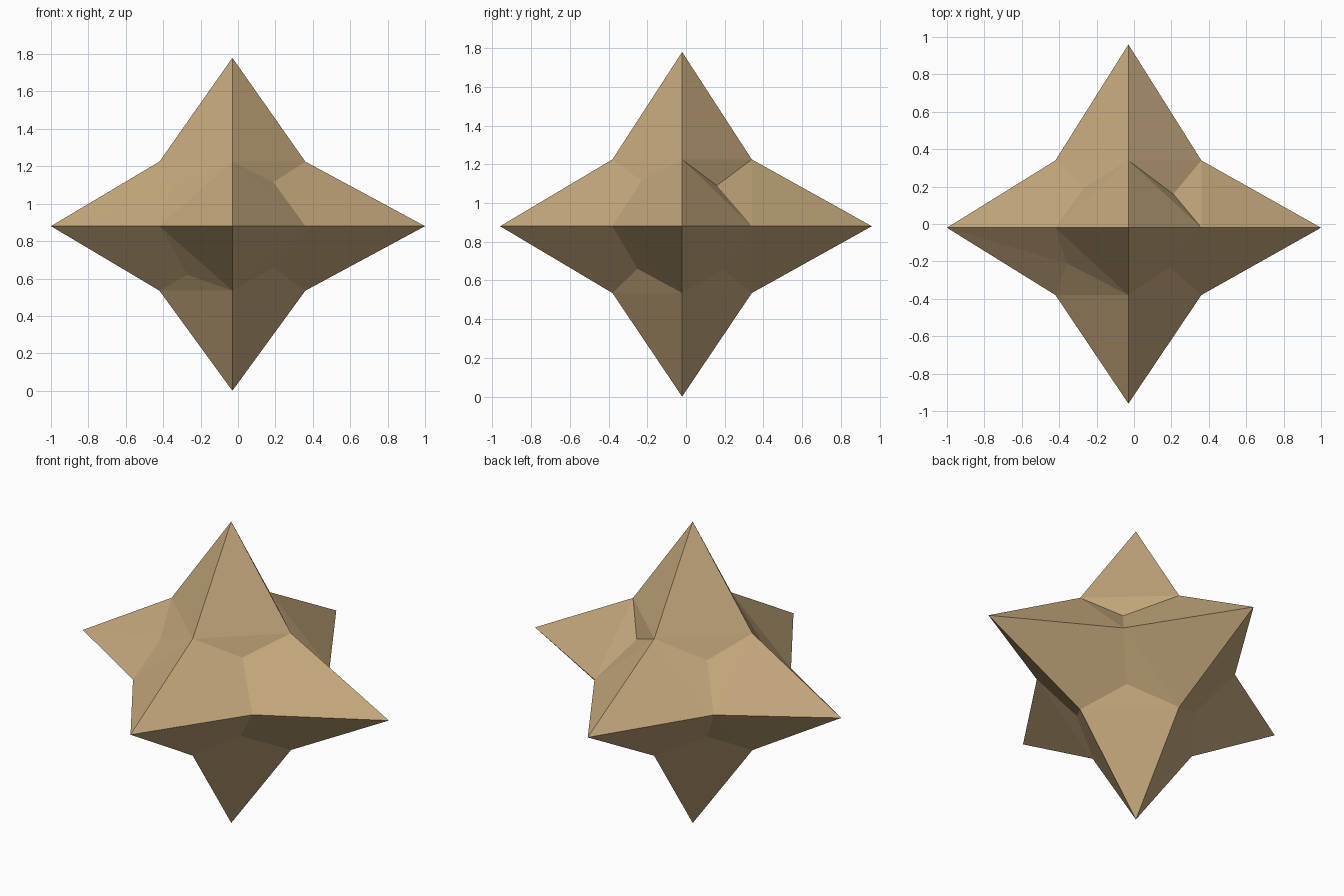
import bpy, bmesh
from mathutils import Vector

if "Cube" in bpy.data.objects:
    bpy.data.objects.remove(bpy.data.objects["Cube"])

CENTRE = Vector((-0.03, -0.02, 0.88))
VALLEY = (0.39, 0.36, 0.345)              # offsets of the valley points between spikes
TIPS = {-1: (0.97, 0.94, 0.88), 1: (1.03, 0.98, 0.90)}
DENT = (0.24, 0.21, 0.225)                # usual middle point of each octant
ODD_DENTS = {(1, 1, 1): (0.24, 0.18, 0.21),
             (1, -1, 1): (0.22, 0.21, 0.235),
             (-1, -1, -1): (0.24, 0.21, 0.26),
             (1, -1, -1): (0.22, 0.23, 0.22),
             (-1, -1, 1): (0.33, 0.19, 0.19)}

mat = bpy.data.materials.new("tan")
mat.diffuse_color = (0.55, 0.39, 0.20, 1)
mat.use_nodes = True
mat.node_tree.nodes["Principled BSDF"].inputs["Base Color"].default_value = mat.diffuse_color

bm = bmesh.new()
cache = {}


def vert(offset):
    key = tuple(round(c, 4) for c in offset)
    if key not in cache:
        cache[key] = bm.verts.new(CENTRE + Vector(offset))
    return cache[key]


# six-pointed star: each octant has three spike sides around a middle dent
for sx in (-1, 1):
    for sy in (-1, 1):
        for sz in (-1, 1):
            s = (sx, sy, sz)
            dent = vert([a * b for a, b in zip(s, ODD_DENTS.get(s, DENT))])
            for axis in range(3):
                j, k = (axis + 1) % 3, (axis + 2) % 3
                tip = [0, 0, 0]
                tip[axis] = s[axis] * TIPS[s[axis]][axis]
                ends = []
                for other in (j, k):
                    e = [0, 0, 0]
                    e[axis] = s[axis] * VALLEY[axis]
                    e[other] = s[other] * VALLEY[other]
                    ends.append(vert(e))
                t, (a, b) = vert(tip), ends
                if s == (-1, -1, 1) and axis == 0:
                    tris = [(t, a, dent), (t, dent, b)]
                else:
                    tris = [(t, a, b), (a, dent, b)]
                for tri in tris:
                    bm.faces.new(tri if sx * sy * sz > 0 else tri[::-1])

bmesh.ops.recalc_face_normals(bm, faces=bm.faces)
mesh = bpy.data.meshes.new("spiked_star")
bm.to_mesh(mesh)
bm.free()
mesh.materials.append(mat)
bpy.context.collection.objects.link(bpy.data.objects.new("spiked_star", mesh))
